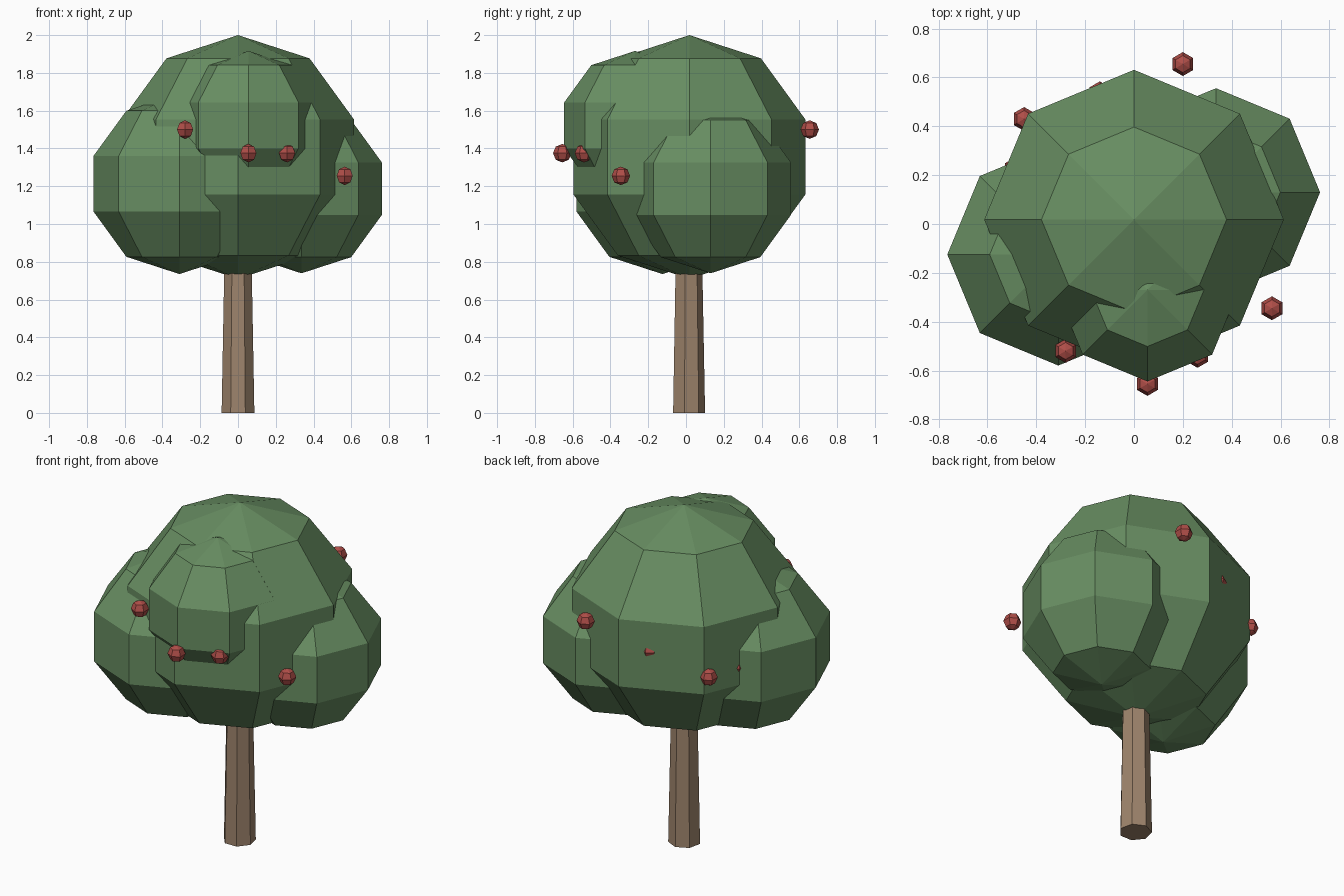
import bpy
import bmesh
from math import sin, cos, pi

cube = bpy.data.objects.get("Cube")
if cube:
    bpy.data.objects.remove(cube, do_unlink=True)


def make_material(name, rgb):
    mat = bpy.data.materials.new(name)
    mat.use_nodes = True
    color = (*rgb, 1.0)
    mat.diffuse_color = color
    bsdf = next(n for n in mat.node_tree.nodes if n.type == 'BSDF_PRINCIPLED')
    bsdf.inputs["Base Color"].default_value = color
    bsdf.inputs["Roughness"].default_value = 0.9
    return mat


def lathe(name, profile, sides, location, mat):
    """Flat-shaded turned solid; profile is (radius, height) from top to bottom."""
    bm = bmesh.new()
    rings = []
    for radius, z in profile:
        if radius < 1e-5:
            rings.append([bm.verts.new((0, 0, z))] * sides)
        else:
            angles = [pi / 2 + 2 * pi * i / sides for i in range(sides)]
            rings.append([bm.verts.new((radius * cos(a), radius * sin(a), z)) for a in angles])
    for upper, lower in zip(rings, rings[1:]):
        for i in range(sides):
            j = (i + 1) % sides
            corners = dict.fromkeys((upper[i], lower[i], lower[j], upper[j]))
            bm.faces.new(list(corners))
    for ring in (rings[0], rings[-1]):
        if ring[0] is not ring[1]:
            bm.faces.new(ring)
    bmesh.ops.recalc_face_normals(bm, faces=bm.faces)
    mesh = bpy.data.meshes.new(name)
    bm.to_mesh(mesh)
    bm.free()
    mesh.materials.append(mat)
    obj = bpy.data.objects.new(name, mesh)
    obj.location = location
    bpy.context.collection.objects.link(obj)
    return obj


def ball(name, radius, sides, bands, location, mat):
    profile = [(radius * sin(pi * k / bands), radius * cos(pi * k / bands))
               for k in range(bands + 1)]
    return lathe(name, profile, sides, location, mat)


leaf = make_material("leaf green", (0.138, 0.27, 0.122))
bark = make_material("bark brown", (0.342, 0.231, 0.15))
fruit = make_material("fruit red", (0.43, 0.076, 0.065))

# Tapered trunk
lathe("trunk", [(0.071, 0.95), (0.089, 0)], 7, (0, 0.012, 0), bark)

# Overlapping foliage clumps
clumps = {
    "main": (0.645, (0, 0.018, 1.355)),
    "right": (0.478, (-0.31, -0.125, 1.213)),
    "left": (0.448, (0.336, 0.13, 1.187)),
    "front": (0.394, (0.055, -0.27, 1.522)),
}
for side, (radius, location) in clumps.items():
    ball(side + "_foliage", radius, 8, 5, location, leaf)

# Fruit scattered over the foliage, some half buried
fruits = [
    (-0.28, -0.52, 1.5), (0.055, -0.655, 1.375), (0.26, -0.54, 1.375),
    (0.565, -0.345, 1.255), (0.2, 0.655, 1.5), (-0.45, 0.43, 1.255),
    (-0.14, 0.535, 1.375), (-0.485, 0.225, 1.255),
]
for number, location in enumerate(fruits, 1):
    ball(f"fruit_{number}", 0.049, 6, 4, location, fruit)
